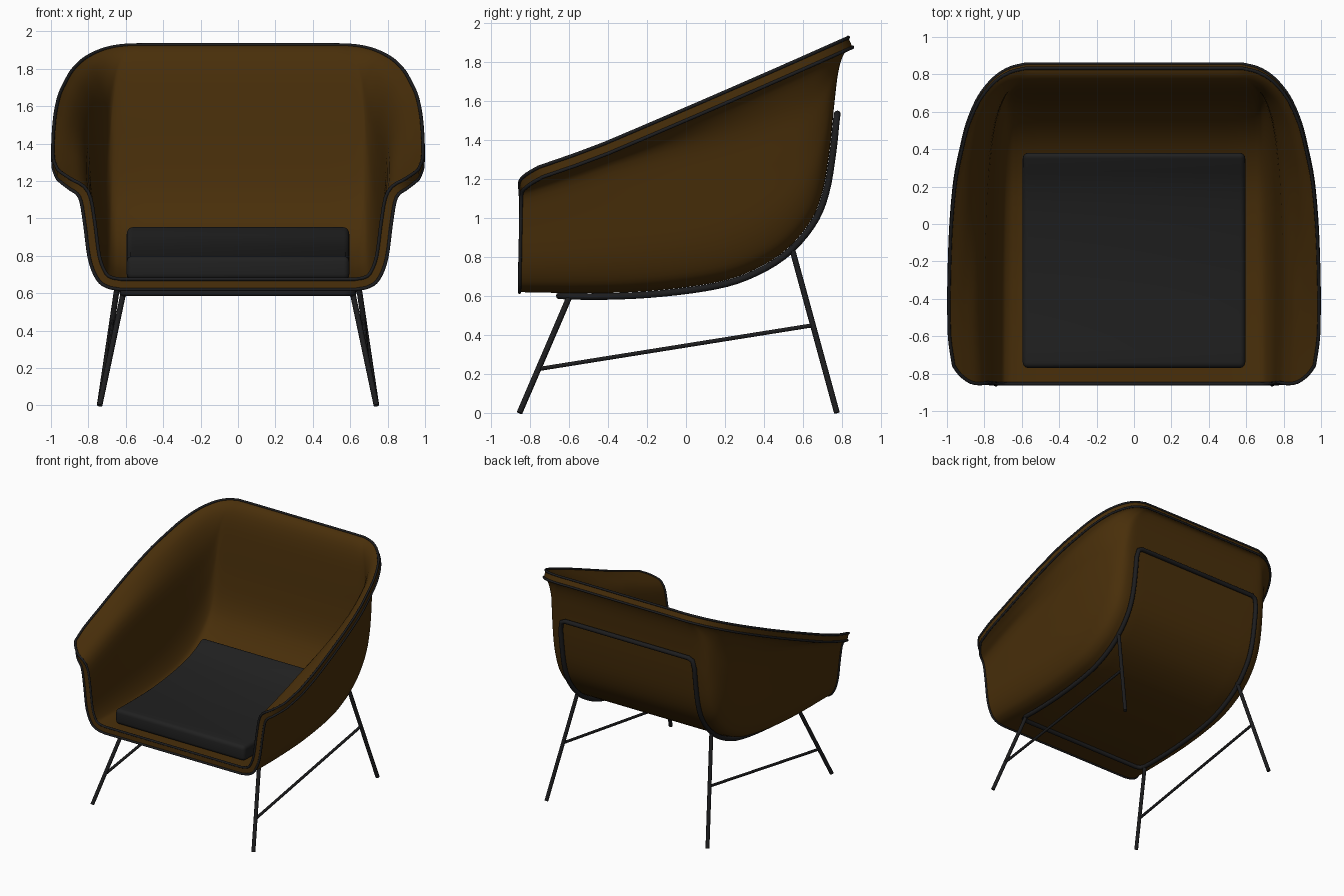
import bpy, bmesh, math
from mathutils import Vector

if "Cube" in bpy.data.objects:
    bpy.data.objects.remove(bpy.data.objects["Cube"])

def material(name, rgb):
    m = bpy.data.materials.new(name)
    m.diffuse_color = (*rgb, 1)
    m.use_nodes = True
    m.node_tree.nodes["Principled BSDF"].inputs["Base Color"].default_value = m.diffuse_color
    return m

BROWN = material("brown upholstery", (0.066, 0.028, 0.003))
CHARCOAL = material("charcoal fabric", (0.0145, 0.0145, 0.0145))
BLACK = material("black metal", (0.012, 0.012, 0.013))

def smooth_path(pts, n):
    """Catmull-Rom resampling, n steps per span."""
    pts = [Vector(p) for p in pts]
    p = [2 * pts[0] - pts[1]] + pts + [2 * pts[-1] - pts[-2]]
    out = []
    for i in range(1, len(p) - 2):
        a, b, c, d = p[i - 1:i + 3]
        for k in range(n):
            t = k / n
            out.append(0.5 * (2 * b + (c - a) * t + (2 * a - 5 * b + 4 * c - d) * t ** 2
                              + (3 * b - a - 3 * c + d) * t ** 3))
    return out + [pts[-1]]

def add_mesh(name, bm, mat, angle=40):
    bmesh.ops.recalc_face_normals(bm, faces=bm.faces)
    me = bpy.data.meshes.new(name)
    bm.to_mesh(me)
    bm.free()
    ob = bpy.data.objects.new(name, me)
    bpy.context.collection.objects.link(ob)
    me.materials.append(mat)
    bpy.ops.object.select_all(action='DESELECT')
    ob.select_set(True)
    bpy.context.view_layer.objects.active = ob
    bpy.ops.object.shade_smooth_by_angle(angle=math.radians(angle))
    return ob

def tube(name, pts, r, mat, cyclic=False):
    cu = bpy.data.curves.new(name, 'CURVE')
    cu.dimensions = '3D'
    cu.bevel_depth = r
    cu.bevel_resolution = 3
    cu.use_fill_caps = True
    sp = cu.splines.new('POLY')
    sp.points.add(len(pts) - 1)
    for q, p in zip(sp.points, pts):
        q.co = (*p, 1)
    sp.use_cyclic_u = cyclic
    ob = bpy.data.objects.new(name, cu)
    bpy.context.collection.objects.link(ob)
    cu.materials.append(mat)

# Shell stations front to back: spine y, spine z, flat half width, rim x, rim y
stations = [
    (-.855, .62, .63, .965, -.845), (-.50, .615, .62, .985, -.62), (-.20, .625, .62, .99, -.40),
    (.10, .66, .62, .985, -.15), (.30, .713, .62, .975, .05), (.49, .818, .62, .955, .25),
    (.63, .97, .62, .925, .40), (.70, 1.13, .61, .89, .54), (.738, 1.35, .60, .84, .66),
    (.758, 1.55, .59, .79, .735), (.782, 1.75, .55, .73, .795), (.815, 1.855, .48, .66, .835),
    (.855, 1.878, .40, .58, .855)]
# Section from flat seat to rim: share of width, share of height at front, at back
section = smooth_path([(0, 0, 0), (.20, .025, .015), (.36, .10, .07), (.49, .30, .20), (.57, .66, .40),
                       (.65, .905, .68), (.82, .97, .92), (1, 1, 1)], 4)
rows = smooth_path(stations, 4)
THICK = 0.055

def shell_row(i, st):
    sy, sz, w, rx, ry = st
    soft = min(1, max(0, (i - 8) / 24))        # section opens out towards the back
    half = [Vector((w * k / 5, sy, sz)) for k in range(5)]
    for f, d, d_back in section:
        # front corners of the rim are rounded in plan
        pull = 0.11 * max(0, (f - .62) / .38) ** 2 * max(0, 1 - i / 5)
        y = ry + pull
        rz = 1.502 + 0.43 * y + 0.01 * y * y + 0.02 * max(0, 1 - i / 8)
        d += (d_back - d) * soft
        half.append(Vector((w + (rx - w) * f, sy + (y - sy) * d, sz + (rz - sz) * d)))
    return [Vector((-p.x, p.y, p.z)) for p in half[:0:-1]] + half

outer = [shell_row(i, s) for i, s in enumerate(rows)]
NR, NC = len(outer), len(outer[0])
RIM_NORMAL = Vector((0, -.40, .915))

def inward(i, j):
    du = outer[min(i + 1, NR - 1)][j] - outer[max(i - 1, 0)][j]
    dv = outer[i][min(j + 1, NC - 1)] - outer[i][max(j - 1, 0)]
    n = dv.cross(du).normalized()
    # the flange always faces along the tilted rim plane
    edge = min(j, NC - 1 - j)
    w = max(1 - edge / 8, 1 - (NR - 1 - i) / 6, 0)
    return n.lerp(RIM_NORMAL, w * w * (3 - 2 * w)).normalized()

normals = [[inward(i, j) for j in range(NC)] for i in range(NR)]
for _ in range(2):                             # even out the offset directions
    normals = [[(2 * normals[i][j]
                 + normals[max(i - 1, 0)][j] + normals[min(i + 1, NR - 1)][j]
                 + normals[i][max(j - 1, 0)] + normals[i][min(j + 1, NC - 1)]).normalized()
                for j in range(NC)] for i in range(NR)]
inner = [[outer[i][j] + THICK * normals[i][j] for j in range(NC)] for i in range(NR)]

def border(g):
    return (g[0] + [r[-1] for r in g[1:]] + g[-1][-2::-1] + [r[0] for r in g[-2:0:-1]])

# Shell: outer skin, inner skin and edge band
bm = bmesh.new()
skins = [[[bm.verts.new(p) for p in r] for r in g] for g in (outer, inner)]
for g in skins:
    for i in range(NR - 1):
        for j in range(NC - 1):
            bm.faces.new((g[i][j], g[i][j + 1], g[i + 1][j + 1], g[i + 1][j]))
a, b = border(skins[0]), border(skins[1])
for k in range(len(a)):
    bm.faces.new((a[k - 1], a[k], b[k], b[k - 1]))
add_mesh("seat_shell", bm, BROWN)

# Piping along both shell edges
tube("outer_piping", border(outer), 0.009, BLACK, True)
tube("inner_piping", border(inner), 0.009, BLACK, True)

# Seat cushion: rounded slab bent along the spine
def spine_z(y):
    for p, q in zip(rows, rows[1:]):
        if p[0] <= y <= q[0]:
            s = (q[1] - p[1]) / (q[0] - p[0])
            return p[1] + s * (y - p[0]), math.sqrt(1 + s * s)

bm = bmesh.new()
bmesh.ops.create_cube(bm, size=1)
for v in bm.verts:
    v.co = Vector((v.co.x * 1.19, -0.195 + v.co.y * 1.15, THICK + (v.co.z + 0.5) * 0.125))
bmesh.ops.bevel(bm, geom=bm.edges[:], offset=0.03, segments=4, profile=0.5, affect='EDGES')
for k in range(1, 16):
    bmesh.ops.bisect_plane(bm, geom=bm.verts[:] + bm.edges[:] + bm.faces[:],
                           plane_co=(0, -0.74 + k * 1.09 / 16, 0), plane_no=(0, 1, 0))
for v in bm.verts:
    z, stretch = spine_z(v.co.y)
    v.co.z = z + v.co.z * stretch + 0.02 * max(0, v.co.y + 0.3)
add_mesh("seat_cushion", bm, CHARCOAL)

# Frame hoop under and behind the shell
side = []
for p, q in zip(rows, rows[1:]):
    if -0.58 < p[0] and p[1] < 1.49:
        n = Vector((q[1] - p[1], -(q[0] - p[0]))).normalized() * 0.018
        side.append(Vector((0.615, p[0] + n.x, p[1] + n.y)))
hoop = ([Vector((0.565, -0.65, 0.601)), Vector((0.60, -0.635, 0.601)), Vector((0.615, -0.60, 0.600))]
        + side + [Vector((0.60, 0.774, 1.52)), Vector((0.565, 0.777, 1.535))])
tube("frame_hoop", hoop + [Vector((-p.x, p.y, p.z)) for p in reversed(hoop)], 0.018, BLACK, True)

# Legs and side stretchers
for s, label in ((1, "right"), (-1, "left")):
    tube("front_leg_" + label, [(s * .612, -.595, .605), (s * .74, -.855, 0)], 0.015, BLACK)
    tube("back_leg_" + label, [(s * .612, .54, .86), (s * .74, .775, 0)], 0.015, BLACK)
    tube("stretcher_" + label, [(s * .692, -.758, .225), (s * .673, .652, .45)], 0.011, BLACK)
